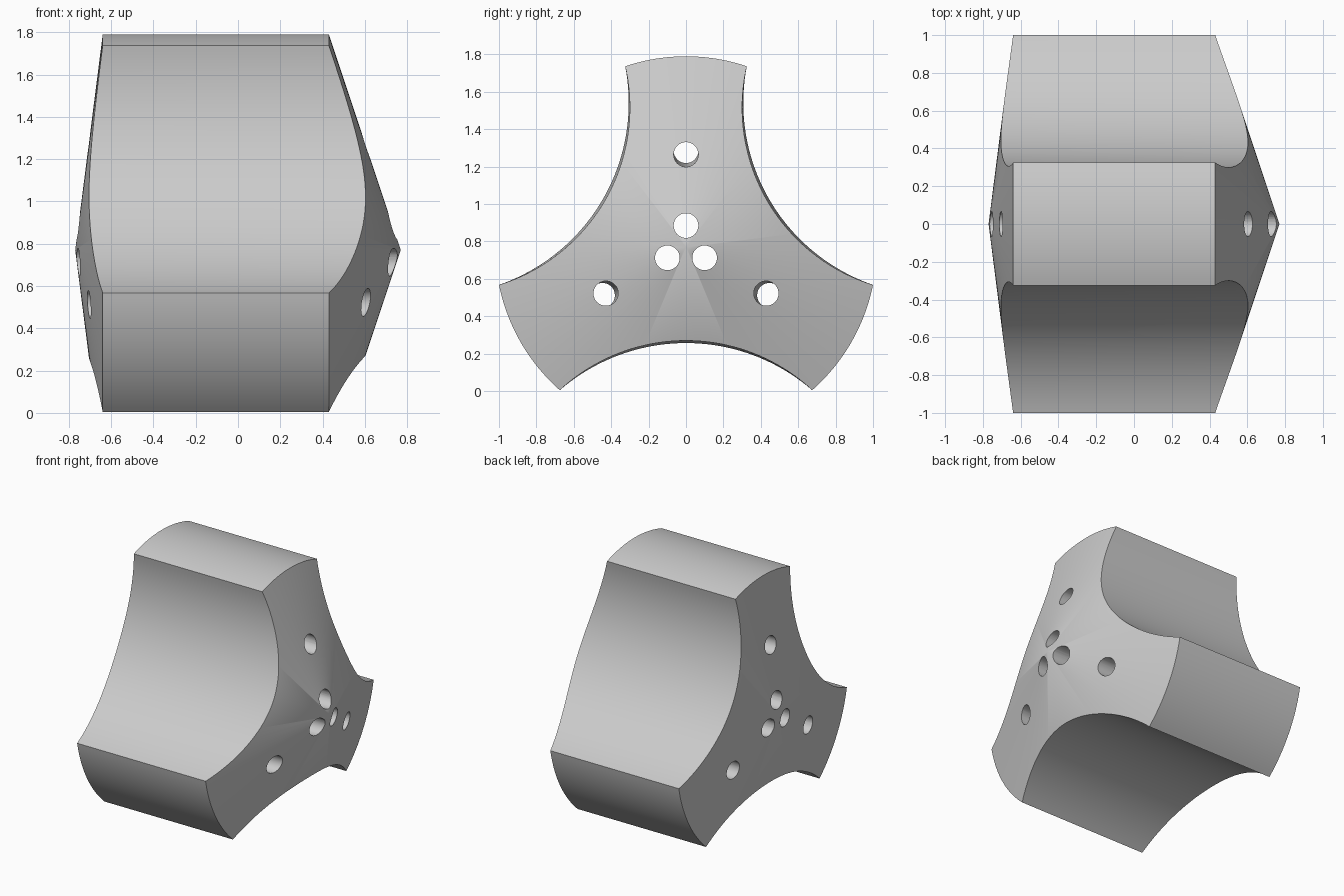
import bpy, bmesh
from math import sin, cos, asin, radians
from mathutils import Matrix, Vector

old = bpy.data.objects.get("Cube")
if old:
    bpy.data.objects.remove(old)

AXIS_Z = 0.77                     # height of the rotor axis
R = 1.02                          # outer radius
BLADE = asin(0.325 / R)           # half angle of one lobe
GAP = radians(60) - BLADE         # half angle of one hollow
LOBE_STEPS, HOLLOW_STEPS = 20, 40


def polar(radius, angle):
    """Point in the y-z plane, angle measured from straight up."""
    return Vector((0, radius * sin(angle), radius * cos(angle)))


def outline(waist):
    """Three-lobed section: convex lobe ends joined by concave hollows."""
    half, chord = R * sin(GAP), R * cos(GAP)
    sag = chord - waist
    r = (half * half + sag * sag) / (2 * sag)
    sweep = asin(half / r)
    pts = []
    for k in range(3):
        mid = radians(120 * k)
        pts += [polar(R, mid + BLADE * (2 * i / LOBE_STEPS - 1)) for i in range(LOBE_STEPS)]
        mid += radians(60)
        centre = polar(waist + r, mid)
        pts += [centre - polar(r, mid + sweep * (1 - 2 * i / HOLLOW_STEPS))
                for i in range(HOLLOW_STEPS)]
    return pts


def new_object(name, bm):
    bmesh.ops.recalc_face_normals(bm, faces=bm.faces)
    mesh = bpy.data.meshes.new(name)
    bm.to_mesh(mesh)
    bm.free()
    obj = bpy.data.objects.new(name, mesh)
    bpy.context.collection.objects.link(obj)
    obj.location.z = AXIS_Z
    return obj


# Lobed body with a conical face at each end
bm = bmesh.new()
rings = []
for side, rim, waist in ((1, 0.43, 0.50), (-1, 0.64, 0.513)):
    apex = 0.77
    ring = []
    for p in outline(waist):
        p.x = side * (apex - (apex - rim) * p.length / R)
        ring.append(bm.verts.new(p))
    tip = bm.verts.new((side * apex, 0, 0))
    for a, b in zip(ring, ring[1:] + ring[:1]):
        bm.faces.new((a, b, tip))
    rings.append(ring)
right, left = rings
n = len(right)
for i in range(n):
    j = (i + 1) % n
    bm.faces.new((right[i], right[j], left[j], left[i]))
body = new_object("lobed_body", bm)

# Cutter: three straight inner holes and three slightly splayed outer holes
bm = bmesh.new()
for k in range(3):
    for near, far in ((0.115, 0.115), (0.495, 0.515)):
        start = polar(near, radians(120 * k)) + Vector((0.6, 0, 0))
        end = polar(far, radians(120 * k)) - Vector((0.7, 0, 0))
        turn = (end - start).to_track_quat('Z', 'Y').to_matrix().to_4x4()
        bmesh.ops.create_cone(bm, cap_ends=True, segments=32, radius1=0.066,
                              radius2=0.066, depth=2.2,
                              matrix=Matrix.Translation((start + end) / 2) @ turn)
cutter = new_object("hole_cutter", bm)
cutter.hide_render = True

cut = body.modifiers.new("holes", 'BOOLEAN')
cut.operation = 'DIFFERENCE'
cut.solver = 'EXACT'
cut.object = cutter
bpy.ops.object.select_all(action='DESELECT')
body.select_set(True)
bpy.context.view_layer.objects.active = body
bpy.ops.object.modifier_apply(modifier=cut.name)
bpy.data.objects.remove(cutter)

# Plain grey finish
grey = bpy.data.materials.new("plain grey")
grey.use_nodes = True
colour = (0.6, 0.6, 0.6, 1)
grey.diffuse_color = colour
grey.node_tree.nodes["Principled BSDF"].inputs["Base Color"].default_value = colour
body.data.materials.clear()
body.data.materials.append(grey)
bpy.ops.object.shade_smooth_by_angle(angle=radians(30))
